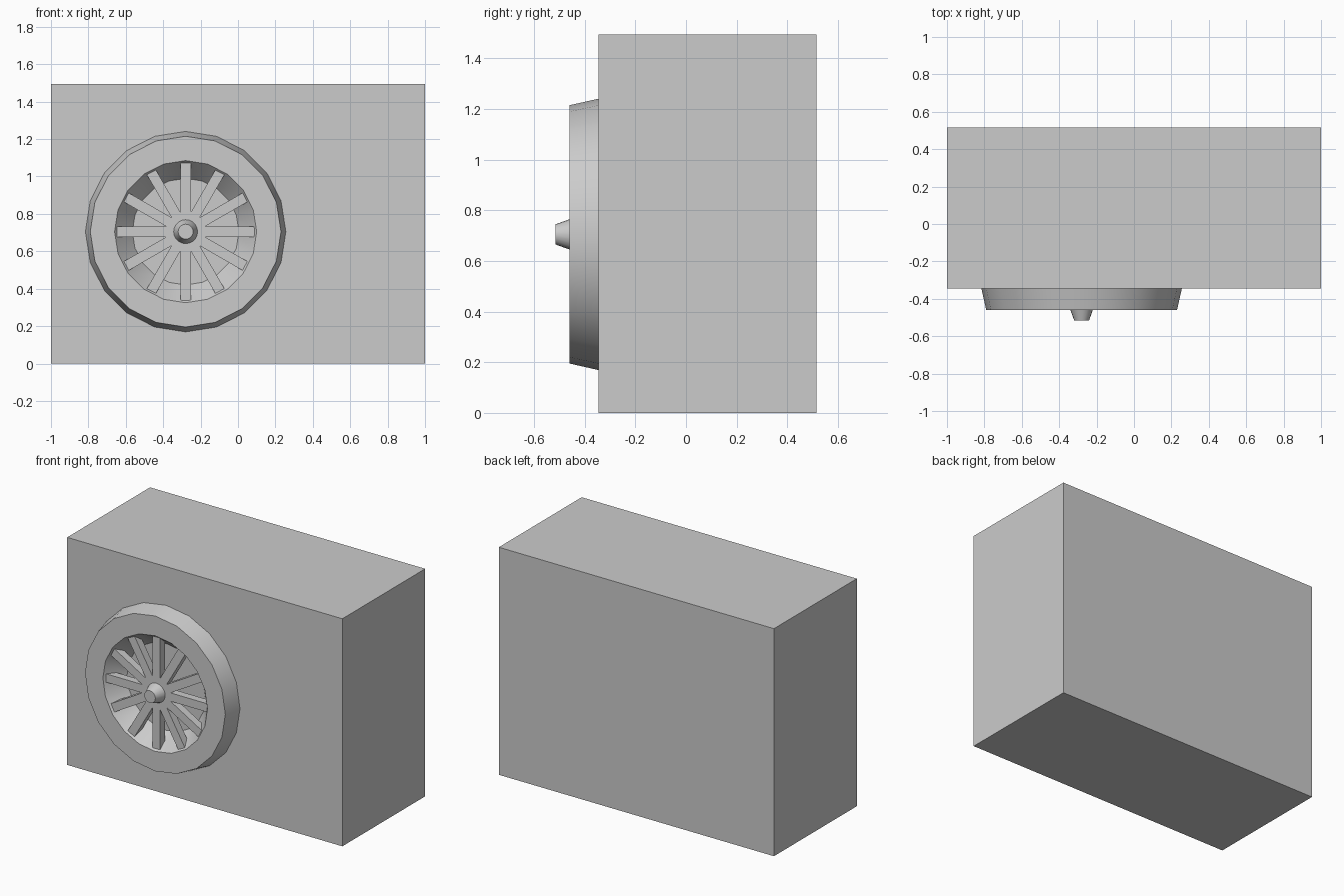
import bpy, bmesh, math
from mathutils import Matrix, Vector

if "Cube" in bpy.data.objects:
    bpy.data.objects.remove(bpy.data.objects["Cube"])

CX, CZ = -0.28, 0.705   # wheel centre on the front face
FACE = -0.345           # y of the box front face


def box(name, size, centre, rot=None):
    bm = bmesh.new()
    bmesh.ops.create_cube(bm, size=1.0)
    bmesh.ops.scale(bm, vec=size, verts=bm.verts)
    bmesh.ops.translate(bm, vec=centre, verts=bm.verts)
    if rot:
        bmesh.ops.transform(bm, matrix=rot, verts=bm.verts)
    return finish(bm, name)


def finish(bm, name):
    bmesh.ops.recalc_face_normals(bm, faces=bm.faces)
    me = bpy.data.meshes.new(name)
    bm.to_mesh(me)
    bm.free()
    ob = bpy.data.objects.new(name, me)
    bpy.context.collection.objects.link(ob)
    return ob


def lathe(name, profile, sides, closed):
    """Turn (radius, y) points about the wheel axis; open profiles get capped."""
    bm = bmesh.new()
    rings = []
    for r, y in profile:
        rings.append([bm.verts.new((CX + r * math.cos(2 * math.pi * i / sides), y,
                                    CZ + r * math.sin(2 * math.pi * i / sides)))
                      for i in range(sides)])
    n = len(rings)
    for k in range(n if closed else n - 1):
        a, b = rings[k], rings[(k + 1) % n]
        for i in range(sides):
            j = (i + 1) % sides
            bm.faces.new((a[i], a[j], b[j], b[i]))
    if not closed:
        bm.faces.new(rings[0])
        bm.faces.new(rings[-1])
    ob = finish(bm, name)
    bpy.ops.object.select_all(action='DESELECT')
    ob.select_set(True)
    bpy.context.view_layer.objects.active = ob
    bpy.ops.object.shade_smooth_by_angle(angle=math.radians(30))
    return ob


# Main box
box("body", (2.0, 0.86, 1.495), (0, 0.085, 0.7475))

# Raised dial ring with a tapered opening
lathe("dial_ring", [(0.536, FACE), (0.51, -0.46), (0.38, -0.46), (0.285, FACE)], 20, True)

# Twelve spokes: six bars crossing at the centre
for i in range(6):
    rot = Matrix.Translation((CX, 0, CZ)) @ Matrix.Rotation(math.radians(30 * i), 4, 'Y')
    box("spoke_bar_%d" % (i + 1), (0.734, 0.05, 0.055), Vector((0, -0.423, 0)), rot)

# Tapered centre knob
lathe("centre_knob", [(0.067, -0.44), (0.04, -0.515)], 20, False)
